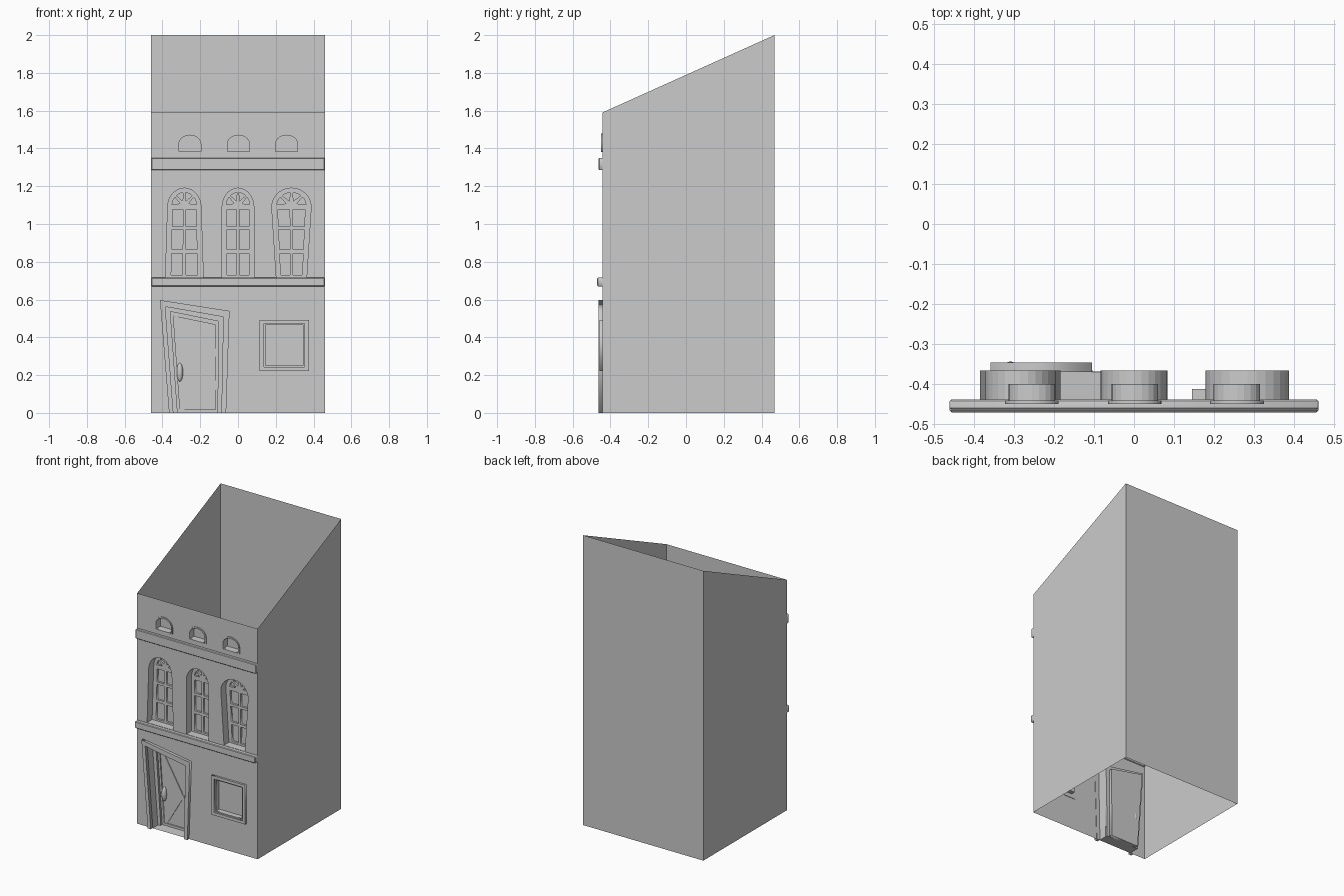
import bpy, bmesh
from math import cos, sin, pi

if "Cube" in bpy.data.objects:
    bpy.data.objects.remove(bpy.data.objects["Cube"])

FRONT, BACK, HALF = -0.443, 0.468, 0.46


def mesh_object(name, verts, faces):
    me = bpy.data.meshes.new(name)
    me.from_pydata(verts, [], faces)
    ob = bpy.data.objects.new(name, me)
    bpy.context.collection.objects.link(ob)
    return ob


def plate(name, loops, y0, y1=None):
    """Filled outline (first loop) with holes (other loops), from y0 to y1."""
    y1 = y0 if y1 is None else y1
    cu = bpy.data.curves.new(name, 'CURVE')
    cu.dimensions, cu.fill_mode = '2D', 'BOTH'
    cu.extrude = abs(y1 - y0) / 2
    for loop in loops:
        sp = cu.splines.new('POLY')
        sp.points.add(len(loop) - 1)
        for p, (x, z) in zip(sp.points, loop):
            p.co = (x, z, 0, 1)
        sp.use_cyclic_u = True
    ob = bpy.data.objects.new(name, cu)
    bpy.context.collection.objects.link(ob)
    ob.rotation_euler.x = pi / 2
    ob.location.y = (y0 + y1) / 2
    bpy.ops.object.select_all(action='DESELECT')
    bpy.context.view_layer.objects.active = ob
    ob.select_set(True)
    bpy.ops.object.convert(target='MESH')
    return bpy.context.object


def sleeve(name, loop, y0, y1):
    """Reveal surface joining an opening at y0 to the same outline at y1."""
    n = len(loop)
    verts = [(x, y, z) for y in (y0, y1) for x, z in loop]
    return mesh_object(name, verts, [(i, (i + 1) % n, (i + 1) % n + n, i + n) for i in range(n)])


def rect(x0, x1, z0, z1):
    return [(x0, z0), (x1, z0), (x1, z1), (x0, z1)]


def arch(cx, hw, z0, spring, rise, n=10):
    return [(cx - hw, z0), (cx + hw, z0)] + [
        (cx + hw * cos(pi * i / n), spring + rise * sin(pi * i / n)) for i in range(n + 1)]


def box(name, x0, x1, y0, y1, z0, z1, bevel):
    ob = plate(name, [rect(x0, x1, z0, z1)], y0, y1)
    bm = bmesh.new()
    bm.from_mesh(ob.data)
    bmesh.ops.remove_doubles(bm, verts=bm.verts, dist=1e-5)
    bm.to_mesh(ob.data)
    bm.free()
    m = ob.modifiers.new('edge', 'BEVEL')
    m.width, m.segments = bevel, 1
    return ob


holes = []

# Tall arched windows: (name, centre, half width at sill, half width at spring)
SILL, SPRING = 0.718, 1.09
for name, cx, b, t in (('left', -0.284, 0.1, 0.088), ('middle', 0, 0.084, 0.084), ('right', 0.283, 0.08, 0.104)):
    def warp(u, z):
        k = min(1, (z - SILL) / (SPRING - SILL))
        return (cx + u * (b + (t - b) * k), z)

    def fan(r, a):
        return warp(r * cos(a), SPRING + 0.008 + r * 0.092 * sin(a))

    outline = [warp(u, z) for u, z in arch(0, 1, SILL, SPRING, 0.1, 14)]
    panes = [[warp(u, z) for u, z in rect(u0, u1, z0, z1)]
             for u0, u1 in ((-0.7, -0.09), (0.09, 0.7))
             for z0, z1 in ((0.73, 0.845), (0.865, 0.97), (0.988, 1.078))]
    for k in range(4):
        a0, a1 = k * pi / 4 + 0.09, (k + 1) * pi / 4 - 0.09
        panes.append([fan(0.28, (a0 + a1) / 2)] + [fan(0.74, a0 + (a1 - a0) * i / 3) for i in range(4)])
    holes.append(outline)
    sleeve(name + '_window_reveal', outline, FRONT, -0.366)
    plate(name + '_window_frame', [outline] + panes, -0.388, -0.374)
    plate(name + '_window_glass', [outline], -0.367)

# Small attic arches with a thin raised rim
for name, cx in (('left', -0.255), ('middle', 0.002), ('right', 0.257)):
    inner = arch(cx, 0.058, 1.385, 1.425, 0.045)
    holes.append(inner)
    plate(name + '_attic_rim', [arch(cx, 0.067, 1.38, 1.425, 0.055), inner], -0.449, -0.44)
    sleeve(name + '_attic_reveal', inner, FRONT, -0.4)
    plate(name + '_attic_back', [inner], -0.4)

# Square wall panel
inner = rect(0.145, 0.345, 0.25, 0.465)
holes.append(inner)
plate('panel_frame', [rect(0.115, 0.375, 0.222, 0.493), rect(0.137, 0.353, 0.242, 0.473)], -0.457, -0.44)
plate('panel_inner_frame', [rect(0.137, 0.353, 0.242, 0.473), inner], -0.449, -0.44)
sleeve('panel_reveal', inner, FRONT, -0.412)
plate('panel_back', [inner], -0.412)

# Crooked doorway: bottom left, top left, top right, bottom right
outer = [(-0.365, 0), (-0.413, 0.597), (-0.045, 0.54), (-0.063, 0)]
mid = [(-0.342, 0), (-0.385, 0.562), (-0.078, 0.508), (-0.088, 0)]
door = [(-0.32, 0), (-0.358, 0.536), (-0.105, 0.485), (-0.108, 0)]
plate('door_surround', [outer + mid[::-1]], -0.463, -0.44)
sleeve('doorway_reveal', mid, FRONT, -0.37)
plate('door_jamb', [mid + door[::-1]], -0.385, -0.368)
plate('door_leaf', [door], -0.36, -0.346)
inset = [(-0.307, 0.018), (-0.342, 0.512), (-0.118, 0.466), (-0.12, 0.018)]
plate('door_border', [door, inset], -0.368, -0.36)
plate('door_long_brace', [[(-0.342, 0.512), (-0.318, 0.507), (-0.119, 0.168), (-0.12, 0.12)]], -0.366, -0.36)
plate('door_cross_brace', [[(-0.307, 0.018), (-0.285, 0.018), (-0.119, 0.3), (-0.118, 0.345)]], -0.365, -0.36)
mesh_object('door_step', [(-0.342, FRONT, 0.002), (-0.088, FRONT, 0.002), (-0.108, -0.346, 0.002),
                          (-0.32, -0.346, 0.002)], [(0, 1, 2, 3)])
bpy.ops.mesh.primitive_uv_sphere_add(segments=16, ring_count=8, location=(-0.308, -0.363, 0.215))
handle = bpy.context.object
handle.name = 'door_handle'
handle.scale = (0.017, 0.02, 0.05)
bpy.ops.object.shade_smooth_by_angle()

# Front wall with openings, then the thin side and back walls (open top and bottom)
wall = [(-HALF, 0)] + mid + [(HALF, 0), (HALF, 1.59), (-HALF, 1.59)]
plate('front_wall', [wall] + holes, FRONT)
v = [(-HALF, FRONT, 0), (-HALF, BACK, 0), (HALF, BACK, 0), (HALF, FRONT, 0),
     (-HALF, FRONT, 1.59), (-HALF, BACK, 2), (HALF, BACK, 2), (HALF, FRONT, 1.59)]
mesh_object('side_and_back_walls', v, [(1, 0, 4, 5), (2, 1, 5, 6), (3, 2, 6, 7)])

# Horizontal ledges
box('upper_ledge', -HALF, HALF, -0.463, -0.438, 1.285, 1.35, 0.004)
box('lower_ledge', -HALF, HALF, -0.47, -0.438, 0.67, 0.716, 0.004)
